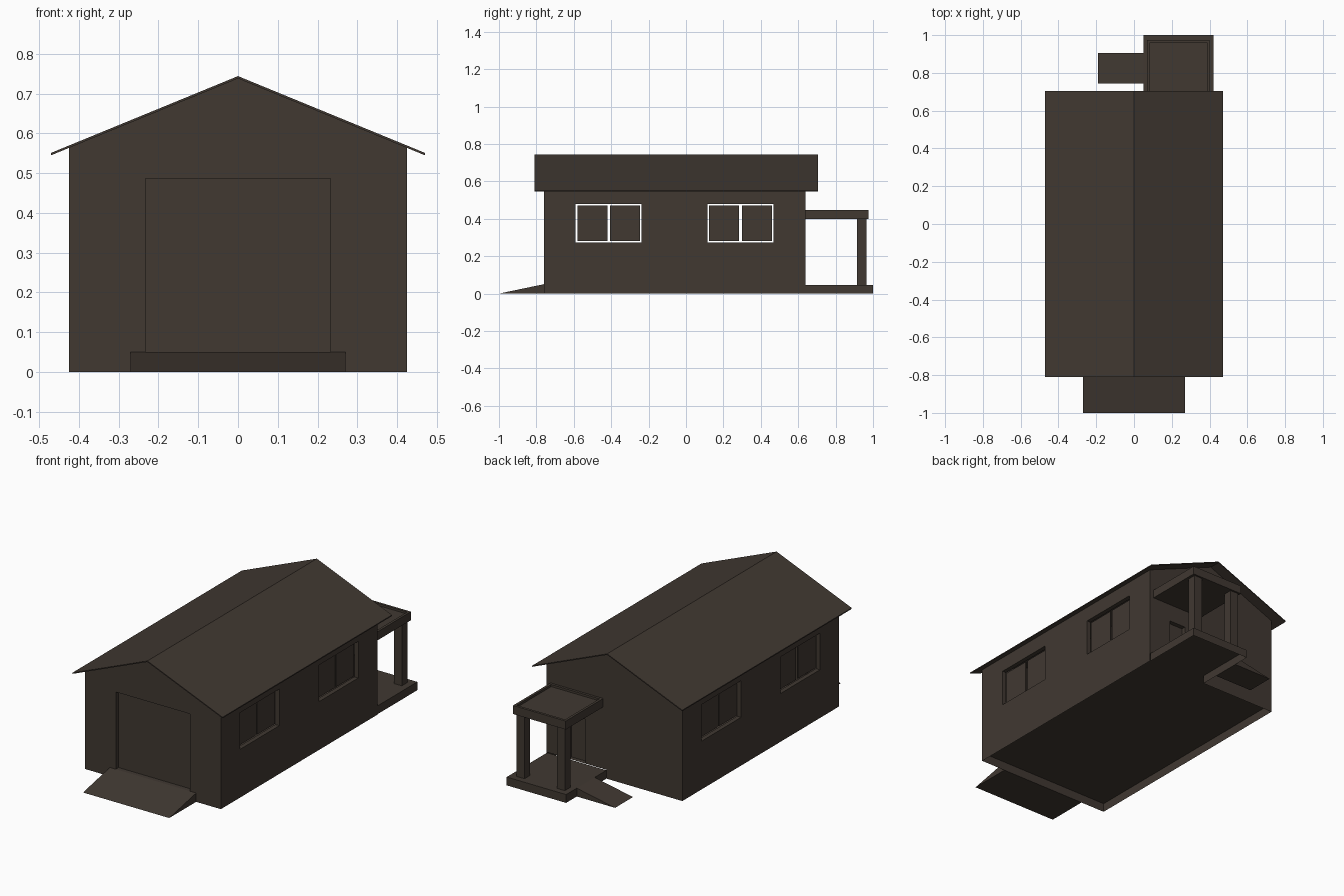
import bpy, bmesh
from mathutils import Vector

if "Cube" in bpy.data.objects:
    bpy.data.objects.remove(bpy.data.objects["Cube"])

W, Y0, Y1 = 0.425, -0.76, 0.64        # wall planes
EAVE, RIDGE, FLOOR, REC = 0.564, 0.738, 0.05, 0.025

mat = bpy.data.materials.new("dark brown")
mat.diffuse_color = (0.052, 0.040, 0.031, 1)
mat.use_nodes = True
mat.node_tree.nodes["Principled BSDF"].inputs["Base Color"].default_value = mat.diffuse_color


def finish(name, bm):
    me = bpy.data.meshes.new(name)
    bm.to_mesh(me)
    bm.free()
    me.materials.append(mat)
    ob = bpy.data.objects.new(name, me)
    bpy.context.collection.objects.link(ob)
    return ob


def face(bm, pts, facing):
    f = bm.faces.new([bm.verts.new(p) for p in pts])
    f.normal_update()
    if f.normal.dot(Vector(facing)) < 0:
        f.normal_flip()
    return f


def box(name, x, y, z):
    bm = bmesh.new()
    bmesh.ops.create_cube(bm, size=1)
    for v in bm.verts:
        v.co = [r[0] if c < 0 else r[1] for r, c in zip((x, y, z), v.co)]
    return finish(name, bm)


def prism(name, profile, offset):
    """Extrude a closed 3D outline along an offset."""
    bm = bmesh.new()
    f = bm.faces.new([bm.verts.new(p) for p in profile])
    ext = bmesh.ops.extrude_face_region(bm, geom=[f], use_keep_orig=True)
    bmesh.ops.translate(bm, vec=offset,
                        verts=[g for g in ext["geom"] if isinstance(g, bmesh.types.BMVert)])
    bmesh.ops.recalc_face_normals(bm, faces=bm.faces)
    return finish(name, bm)


def wall(name, us, vs, holes, place, gable=False):
    """Single-skin wall with rectangular holes (u0, u1, v0, v1, reveal depth)."""
    bm = bmesh.new()
    out = Vector(place(0, 0, -1)) - Vector(place(0, 0, 0))
    for a, b in zip(us, us[1:]):
        for c, d in zip(vs, vs[1:]):
            m, n = (a + b) / 2, (c + d) / 2
            if not any(h[0] < m < h[1] and h[2] < n < h[3] for h in holes):
                face(bm, [place(a, c, 0), place(b, c, 0), place(b, d, 0), place(a, d, 0)], out)
    for a, b, c, d, r in holes:
        if r:
            mid = Vector(place((a + b) / 2, (c + d) / 2, 0))
            ring = [(a, c), (b, c), (b, d), (a, d)]
            for p, q in zip(ring, ring[1:] + ring[:1]):
                edge = (Vector(place(*p, 0)) + Vector(place(*q, 0))) / 2
                face(bm, [place(*p, 0), place(*q, 0), place(*q, r), place(*p, r)], mid - edge)
    if gable:
        face(bm, [place(-W, EAVE, 0), place(W, EAVE, 0), place(0, RIDGE, 0)], out)
    finish(name, bm)


# side walls with two openings each, and the floating window panes
WZ = (0.273, 0.480)
windows = [(-0.590, -0.238), (0.115, 0.468)]
for side, s in (("right", 1), ("left", -1)):
    wall(side + "_wall", [Y0, *windows[0], *windows[1], Y1], [0, *WZ, EAVE],
         [(*w, *WZ, REC) for w in windows],
         lambda u, v, d, s=s: (s * (W - d), u, v))
    for i, (a, b) in enumerate(windows):
        m, g = (a + b) / 2, 0.009
        for j, (p, q) in enumerate([(a + g, m - 0.007), (m + 0.007, b - g)]):
            box(f"{side}_window_{i}_pane_{j}", sorted((s * (W - 0.020), s * (W - 0.026))),
                (p, q), (WZ[0] + g, WZ[1] - g))

# gable walls with recessed doors
garage = (-0.233, 0.233, FLOOR, 0.487)
entry = (0.18, 0.285, FLOOR, 0.30)
front = lambda u, v, d: (u, Y0 + d, v)
back = lambda u, v, d: (u, Y1 - d, v)
wall("front_wall", [-W, -0.233, 0.233, W], [0, FLOOR, 0.487, EAVE], [(*garage, REC)], front, True)
wall("back_wall", [-W, 0.05, 0.18, 0.285, W], [0, FLOOR, 0.30, EAVE],
     [(*entry, REC), (0.05, W, 0, FLOOR, 0)], back, True)
for name, (a, b, c, d), place, out in (("garage_door", garage, front, (0, -1, 0)),
                                       ("entry_door", entry, back, (0, 1, 0))):
    bm = bmesh.new()
    face(bm, [place(a, c, REC), place(b, c, REC), place(b, d, REC), place(a, d, REC)], out)
    finish(name, bm)

# floor, raised inside the skirt of the walls
bm = bmesh.new()
face(bm, [(-W, Y0, FLOOR), (W, Y0, FLOOR), (W, Y1, FLOOR), (-W, Y1, FLOOR)], (0, 0, -1))
finish("floor", bm)

# thin pitched roof
prism("roof", [(-0.47, -0.81, 0.545), (0, -0.81, RIDGE), (0.47, -0.81, 0.545),
               (0.47, -0.81, 0.551), (0, -0.81, 0.744), (-0.47, -0.81, 0.551)], (0, 1.515, 0))

# ramps
prism("garage_ramp", [(-0.27, -1, 0), (-0.27, Y0, 0), (-0.27, Y0, FLOOR)], (0.54, 0, 0))
prism("porch_ramp", [(-0.19, 0.745, 0), (0.05, 0.745, 0), (0.05, 0.745, 0.047)], (0, 0.16, 0))

# porch slab, open underneath
px = (0.05, 0.422)
bm = bmesh.new()
ring = [(px[0], Y1), (px[0], 1.0), (px[1], 1.0), (px[1], Y1)]
face(bm, [(x, y, 0.047) for x, y in ring], (0, 0, 1))
for (a, b), (c, d) in zip(ring, ring[1:]):
    face(bm, [(a, b, 0), (c, d, 0), (c, d, 0.047), (a, b, 0.047)],
         ((a + c) / 2 - 0.236, (b + d) / 2 - 0.82, 0))
finish("porch_slab", bm)

# porch posts
for side, x in (("right", 0.335), ("left", 0.083)):
    box(side + "_porch_post", (x, x + 0.05), (0.915, 0.965), (0.047, 0.40))

# porch canopy with a sunken top
canopy = box("porch_canopy", (0.07, 0.40), (Y1, 0.975), (0.40, 0.448))
bm = bmesh.new()
bm.from_mesh(canopy.data)
bm.normal_update()
top = max(bm.faces, key=lambda f: f.calc_center_median().z)
bmesh.ops.inset_region(bm, faces=[top], thickness=0.02)
inner = bmesh.ops.extrude_face_region(bm, geom=[top])
bmesh.ops.delete(bm, geom=[top], context='FACES_ONLY') if top.is_valid else None
bmesh.ops.translate(bm, vec=(0, 0, -0.012),
                    verts=[g for g in inner["geom"] if isinstance(g, bmesh.types.BMVert)])
bm.to_mesh(canopy.data)
bm.free()
